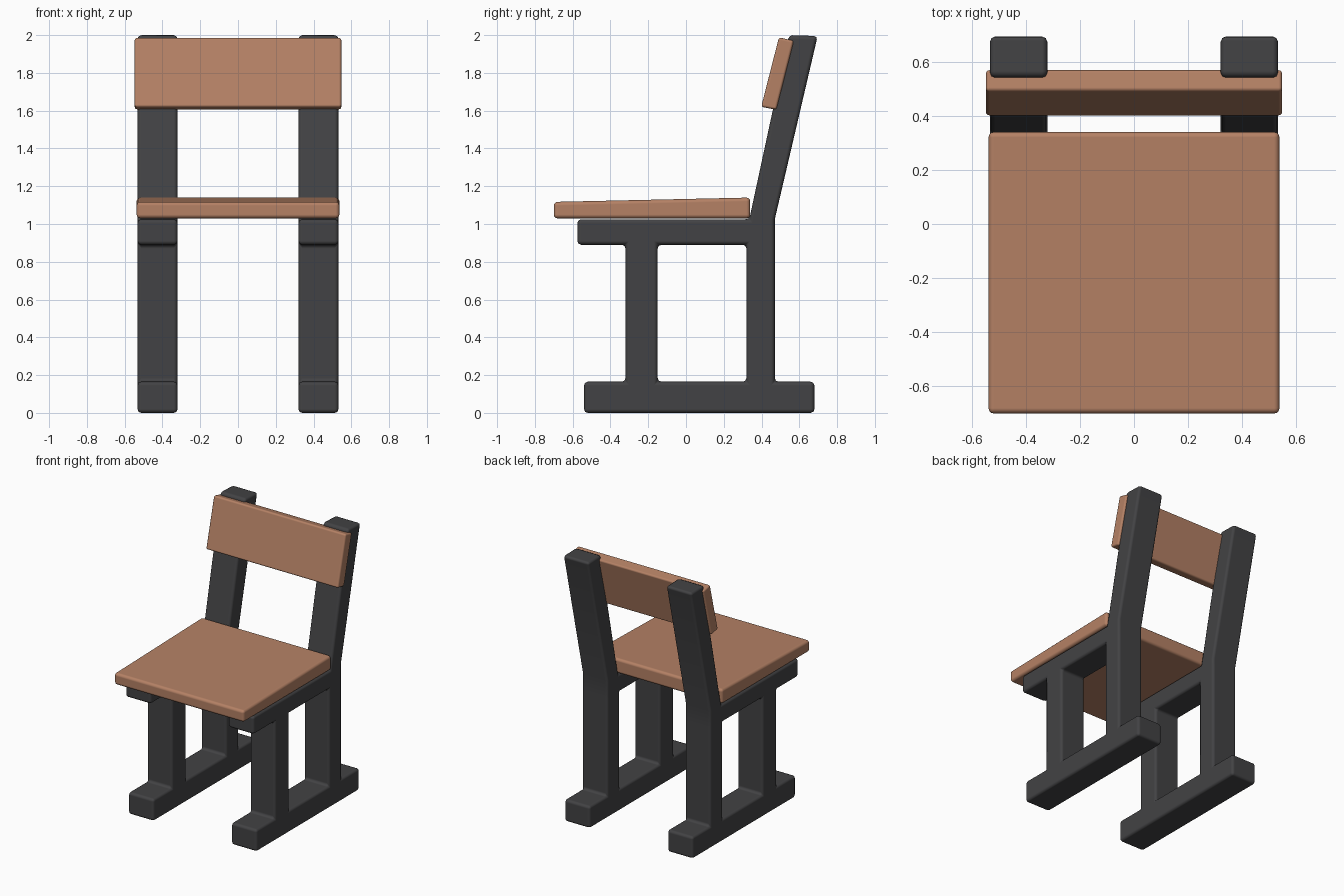
import bpy, bmesh, math

if "Cube" in bpy.data.objects:
    bpy.data.objects.remove(bpy.data.objects["Cube"])


def material(name, rgb):
    m = bpy.data.materials.new(name)
    m.diffuse_color = (*rgb, 1)
    m.use_nodes = True
    m.node_tree.nodes["Principled BSDF"].inputs["Base Color"].default_value = m.diffuse_color
    return m


WOOD = material("wood", (0.46, 0.22, 0.13))
DARK = material("dark_frame", (0.055, 0.055, 0.058))


def prism(name, quads, x0, x1, bevel, segments, mat):
    """Extrude joined (y, z) quads along x into one rounded solid."""
    bm = bmesh.new()
    verts = {}
    for q in quads:
        bm.faces.new([verts.setdefault(p, None) or verts.update(
            {p: bm.verts.new((x0, *p))}) or verts[p] for p in q])
    ext = bmesh.ops.extrude_face_region(bm, geom=bm.faces[:], use_keep_orig=True)
    moved = [v for v in ext["geom"] if isinstance(v, bmesh.types.BMVert)]
    bmesh.ops.translate(bm, verts=moved, vec=(x1 - x0, 0, 0))
    bmesh.ops.recalc_face_normals(bm, faces=bm.faces[:])
    me = bpy.data.meshes.new(name)
    bm.to_mesh(me)
    bm.free()
    me.materials.append(mat)
    ob = bpy.data.objects.new(name, me)
    bpy.context.collection.objects.link(ob)
    for o in bpy.context.selected_objects:
        o.select_set(False)
    ob.select_set(True)
    bpy.context.view_layer.objects.active = ob
    bpy.ops.object.shade_smooth_by_angle(angle=math.radians(40))
    b = ob.modifiers.new("rounding", 'BEVEL')
    b.width = bevel
    b.segments = segments
    b.limit_method = 'ANGLE'
    b.angle_limit = math.radians(40)
    b.harden_normals = True
    return ob


# Side frame profile: rows of (y, z) points sharing the same columns
runner_low = [(y, 0.0) for y in (-0.54, -0.32, -0.15, 0.32, 0.47, 0.68)]
runner_top = [(y, 0.165) for y in (-0.54, -0.32, -0.15, 0.32, 0.47, 0.68)]
rail_low = [(y, 0.89) for y in (-0.575, -0.32, -0.15, 0.32, 0.47)]
rail_top = [(y, 1.025) for y in (-0.575, -0.32, -0.15, 0.335, 0.47)]
post_top = {3: (0.545, 2.0), 4: (0.697, 1.995)}


def cell(a, b, i):
    return [a[i], a[i + 1], b[i + 1], b[i]]


frame = [cell(runner_low, runner_top, i) for i in range(5)]   # foot runner
frame += [cell(runner_top, rail_low, i) for i in (1, 3)]      # two legs
frame += [cell(rail_low, rail_top, i) for i in range(4)]      # seat rail
frame.append(cell(rail_top, post_top, 3))                     # leaning back post

for side, s in (("left", -1), ("right", 1)):
    prism(f"side_frame_{side}", frame, s * 0.32, s * 0.532, 0.02, 2, DARK)

# Seat board, slightly thicker at the back
prism("seat", [[(-0.70, 1.03), (0.34, 1.03), (0.34, 1.14), (-0.70, 1.117)]],
      -0.537, 0.537, 0.02, 3, WOOD)

# Tilted backrest board
prism("backrest", [[(0.398, 1.62), (0.478, 1.605), (0.571, 1.97), (0.492, 1.988)]],
      -0.547, 0.547, 0.013, 3, WOOD)
